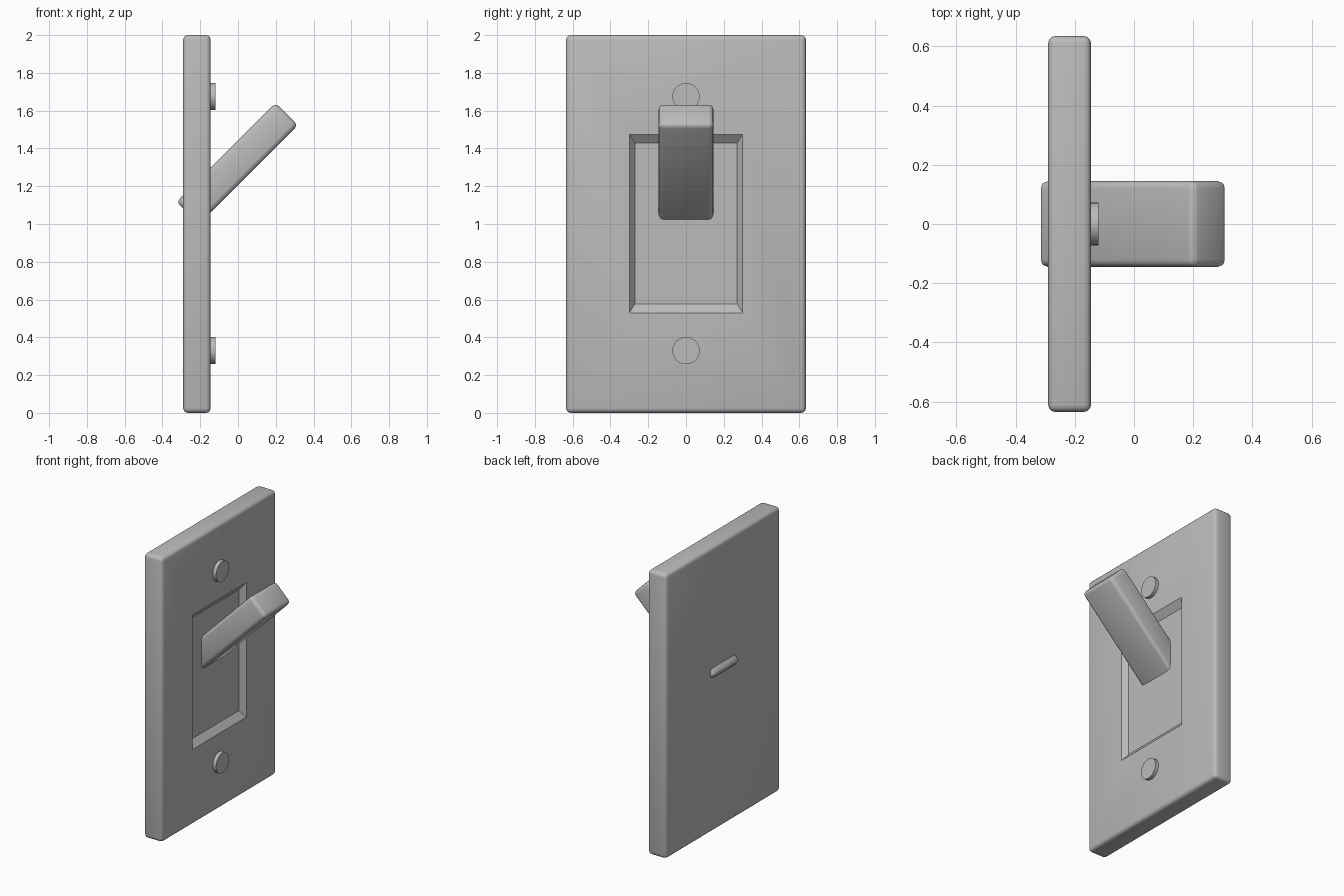
import bpy, bmesh, math
from mathutils import Matrix, Vector

cube = bpy.data.objects.get("Cube")
if cube:
    bpy.data.objects.remove(cube, do_unlink=True)

grey = bpy.data.materials.new("plain grey")
grey.use_nodes = True
colour = (0.5, 0.5, 0.5, 1)
grey.diffuse_color = colour
grey.node_tree.nodes["Principled BSDF"].inputs["Base Color"].default_value = colour


def finish(name, bm, smooth_angle=35):
    bmesh.ops.recalc_face_normals(bm, faces=bm.faces)
    mesh = bpy.data.meshes.new(name)
    bm.to_mesh(mesh)
    bm.free()
    mesh.materials.append(grey)
    obj = bpy.data.objects.new(name, mesh)
    bpy.context.collection.objects.link(obj)
    bpy.ops.object.select_all(action="DESELECT")
    obj.select_set(True)
    bpy.context.view_layer.objects.active = obj
    bpy.ops.object.shade_smooth_by_angle(angle=math.radians(smooth_angle))
    return obj


def rounded_box(size, bevel, segments=3):
    bm = bmesh.new()
    bmesh.ops.create_cube(bm, size=1, matrix=Matrix.Diagonal((*size, 1)))
    bmesh.ops.bevel(bm, geom=bm.edges[:], offset=bevel, segments=segments,
                    profile=0.5, affect="EDGES")
    return bm


def place_face(face, x, half_y, low, high):
    """Move a rectangle's corners to the given place on the wall plate."""
    for v in face.verts:
        v.co = Vector((x, math.copysign(half_y, v.co.y),
                       high if v.co.z > 1 else low))


# Wall plate with a tapered recess in its +x face
FRONT_X = -0.145
plate = rounded_box((0.145, 1.27, 2.0), 0.025)
bmesh.ops.translate(plate, verts=plate.verts, vec=(FRONT_X - 0.0725, 0, 1))
plate.normal_update()
face = max(plate.faces, key=lambda f: f.calc_area() * f.normal.x)
for x, half_y, low, high in ((FRONT_X, 0.30, 0.53, 1.475),
                             (FRONT_X - 0.037, 0.27, 0.577, 1.428)):
    bmesh.ops.inset_region(plate, faces=[face], thickness=0.02)
    place_face(face, x, half_y, low, high)
finish("wall_plate", plate)

# Toggle lever, tilted up through the plate
lever = rounded_box((0.742, 0.29, 0.167), 0.025)
tilt = Matrix.Translation((-0.004, 0, 1.32)) @ Matrix.Rotation(math.radians(-45), 4, "Y")
bmesh.ops.transform(lever, matrix=tilt, verts=lever.verts)
finish("toggle_lever", lever)

# Screw heads above and below the recess
for name, z in (("upper_screw", 1.675), ("lower_screw", 0.33)):
    screw = bmesh.new()
    turn = Matrix.Translation((-0.14, 0, z)) @ Matrix.Rotation(math.radians(90), 4, "Y")
    bmesh.ops.create_cone(screw, cap_ends=True, segments=32, radius1=0.072,
                          radius2=0.072, depth=0.04, matrix=turn)
    finish(name, screw)
